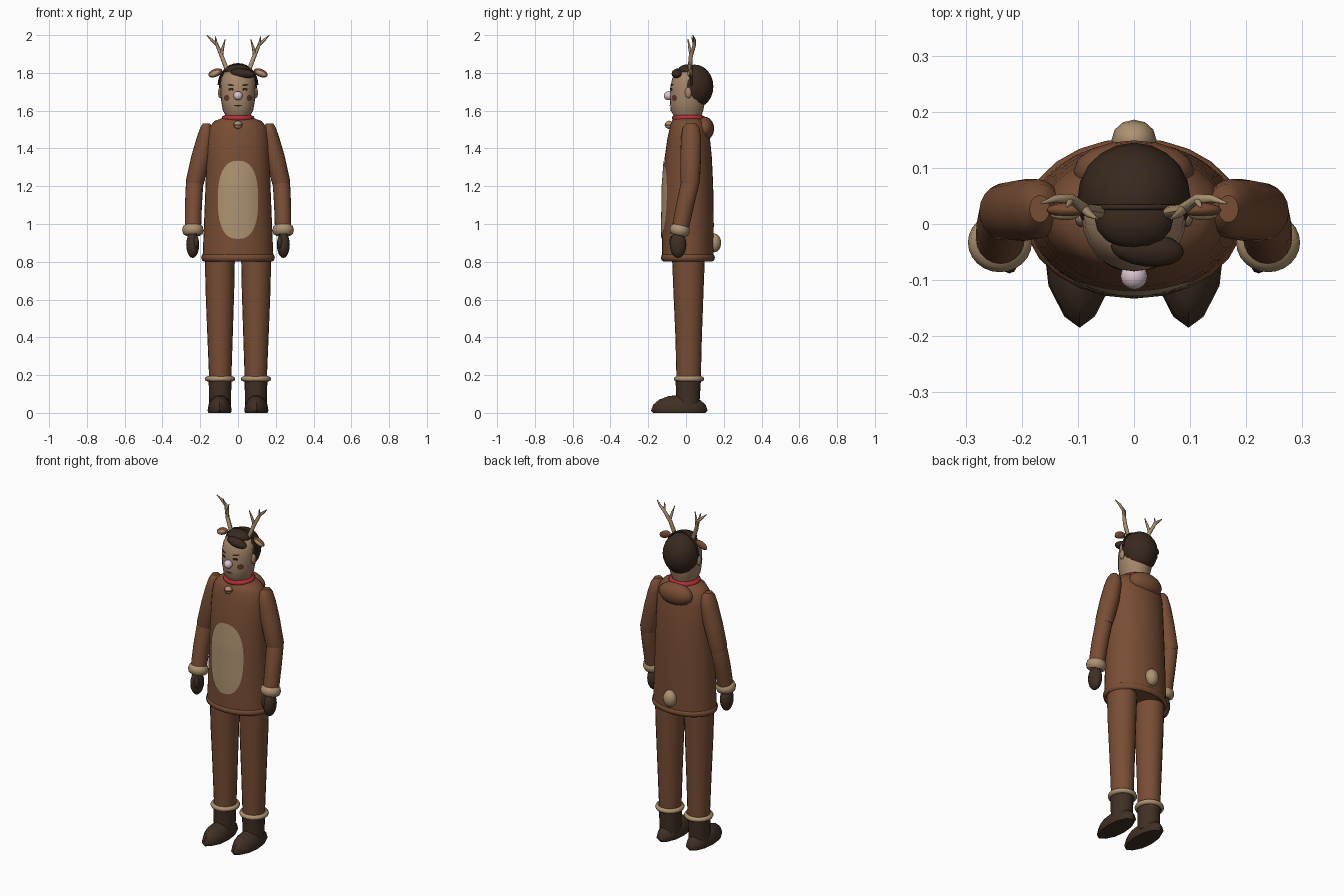
import bpy, bmesh, math
from mathutils import Vector

if "Cube" in bpy.data.objects:
    bpy.data.objects.remove(bpy.data.objects["Cube"])


def material(name, rgb):
    m = bpy.data.materials.new(name)
    m.use_nodes = True
    m.diffuse_color = (*rgb, 1)
    m.node_tree.nodes["Principled BSDF"].inputs["Base Color"].default_value = (*rgb, 1)
    return m


BROWN = material("brown plush", (0.19, 0.075, 0.035))
FUR = material("tan fur", (0.42, 0.29, 0.165))
SKIN = material("skin", (0.38, 0.24, 0.145))
HAIR = material("dark hair", (0.04, 0.022, 0.013))
BOOT = material("dark boots", (0.052, 0.029, 0.018))
RED = material("red collar", (0.45, 0.03, 0.04))
NOSE = material("pale nose", (0.72, 0.56, 0.62))
INK = material("dark features", (0.02, 0.01, 0.008))
SPOT = material("cheek brown", (0.13, 0.045, 0.022))
parts = []


def finish(name, bm, mat):
    bmesh.ops.recalc_face_normals(bm, faces=bm.faces)
    me = bpy.data.meshes.new(name)
    bm.to_mesh(me)
    bm.free()
    ob = bpy.data.objects.new(name, me)
    bpy.context.collection.objects.link(ob)
    me.materials.append(mat)
    parts.append(ob)
    return ob


def loft(name, rings, mat, n=20):
    """Stack of elliptical rings: (z, x, y, half width, half depth)."""
    bm = bmesh.new()
    turn = [math.tau * i / n for i in range(n)]
    loops = [[bm.verts.new((x + a * math.cos(t), y + b * math.sin(t), z)) for t in turn]
             for z, x, y, a, b in rings]
    for lo, hi in zip(loops, loops[1:]):
        for i in range(n):
            j = (i + 1) % n
            bm.faces.new((lo[i], lo[j], hi[j], hi[i]))
    bm.faces.new(loops[0])
    bm.faces.new(loops[-1])
    return finish(name, bm, mat)


def ball(name, at, size, mat, rot=(0, 0, 0), u=16, v=10):
    bm = bmesh.new()
    bmesh.ops.create_uvsphere(bm, u_segments=u, v_segments=v, radius=1)
    bmesh.ops.scale(bm, vec=Vector(size), verts=bm.verts)
    ob = finish(name, bm, mat)
    ob.location, ob.rotation_euler = at, rot
    return ob


def ring(name, at, rx, ry, thick, mat, tall=1.0, rot=(0, 0, 0)):
    bm = bmesh.new()
    n, m = 24, 8
    g = []
    for i in range(n):
        t = math.tau * i / n
        row = []
        for j in range(m):
            s = math.tau * j / m
            k = thick * math.cos(s)
            row.append(bm.verts.new(((rx + k) * math.cos(t), (ry + k) * math.sin(t),
                                     thick * tall * math.sin(s))))
        g.append(row)
    for i in range(n):
        for j in range(m):
            k, l = (i + 1) % n, (j + 1) % m
            bm.faces.new((g[i][j], g[k][j], g[k][l], g[i][l]))
    ob = finish(name, bm, mat)
    ob.location, ob.rotation_euler = at, rot
    return ob


def front_y(rings, x, z):
    """Depth of the front of a lofted body."""
    for p, q in zip(rings, rings[1:]):
        if p[0] <= z <= q[0]:
            f = (z - p[0]) / (q[0] - p[0])
            _, _, y, a, b = [s + (e - s) * f for s, e in zip(p, q)]
            return y - b * math.sqrt(max(0, 1 - (x / a) ** 2))


def patch(name, rings, cx, cz, rx, rz, mat, lift=0.004, tilt=0, power=1.0, n=28, steps=3):
    """Thin rounded patch laid on the front of a lofted body."""
    bm = bmesh.new()

    def vert(r, t):
        c, s = math.cos(t), math.sin(t)
        u = r * rx * math.copysign(abs(c) ** power, c)
        w = r * rz * math.copysign(abs(s) ** power, s)
        x = cx + u * math.cos(tilt) - w * math.sin(tilt)
        z = cz + u * math.sin(tilt) + w * math.cos(tilt)
        return bm.verts.new((x, front_y(rings, x, z) - lift, z))

    mid = vert(0, 0)
    loops = [[vert(k / steps, math.tau * i / n) for i in range(n)] for k in range(1, steps + 1)]
    for i in range(n):
        j = (i + 1) % n
        bm.faces.new((mid, loops[0][i], loops[0][j]))
        for a, b in zip(loops, loops[1:]):
            bm.faces.new((a[i], b[i], b[j], a[j]))
    ob = finish(name, bm, mat)
    if ob.data.polygons[0].normal.y > 0:
        ob.data.flip_normals()
    return ob


def branch(name, points, mat):
    """Tapered tube through (x, y, z, radius) points."""
    cu = bpy.data.curves.new(name, "CURVE")
    cu.dimensions, cu.bevel_depth, cu.bevel_resolution = "3D", 1, 2
    cu.use_fill_caps = True
    sp = cu.splines.new("POLY")
    sp.points.add(len(points) - 1)
    for p, (x, y, z, r) in zip(sp.points, points):
        p.co, p.radius = (x, y, z, 1), r
    cu.materials.append(mat)
    ob = bpy.data.objects.new(name, cu)
    bpy.context.collection.objects.link(ob)
    bpy.ops.object.select_all(action="DESELECT")
    ob.select_set(True)
    bpy.context.view_layer.objects.active = ob
    bpy.ops.object.convert(target="MESH")
    parts.append(bpy.context.object)


# Tunic with hem, belly patch, tail and folded hood
torso = [(0.81, 0, 0.01, 0.188, 0.136), (1.0, 0, 0.01, 0.18, 0.137), (1.2, 0, 0.01, 0.172, 0.134),
         (1.35, 0, 0.012, 0.167, 0.125), (1.45, 0, 0.014, 0.164, 0.113), (1.51, 0, 0.014, 0.153, 0.1),
         (1.545, 0, 0.013, 0.125, 0.088), (1.565, 0, 0.012, 0.07, 0.065)]
loft("tunic", torso, BROWN, 32)
ring("tunic_hem", (0, 0.01, 0.822), 0.182, 0.13, 0.013, BROWN, 1.5)
patch("belly_patch", torso, 0, 1.128, 0.107, 0.207, FUR, 0.005, power=0.8, n=40, steps=8)
ball("tail", (0, 0.15, 0.9), (0.04, 0.036, 0.05), FUR, u=12, v=8)
ball("hood", (0, 0.095, 1.505), (0.108, 0.054, 0.064), BROWN)

# Collar and bell
ring("collar", (0, 0.012, 1.56), 0.071, 0.071, 0.016, RED)
ball("bell", (0, -0.09, 1.525), (0.022, 0.022, 0.022), FUR, u=12, v=8)
ring("bell_band", (0, -0.09, 1.524), 0.021, 0.021, 0.003, SPOT)

# Head and face
head = [(1.53, 0, 0.012, 0.058, 0.058), (1.575, 0, 0.008, 0.066, 0.074), (1.6, 0, 0.005, 0.08, 0.086),
        (1.65, 0, 0.008, 0.089, 0.093), (1.72, 0, 0.012, 0.093, 0.096), (1.77, 0, 0.016, 0.089, 0.089),
        (1.805, 0, 0.02, 0.07, 0.072), (1.825, 0, 0.02, 0.03, 0.03)]
loft("head", head, SKIN, 24)
ball("nose", (0, -0.093, 1.679), (0.024, 0.024, 0.024), NOSE)
patch("mouth", head, 0, 1.627, 0.021, 0.004, INK, 0.003)
for side, s in (("left", 1), ("right", -1)):
    patch(side + "_eye", head, s * 0.037, 1.712, 0.014, 0.009, INK, 0.003)
    patch(side + "_eye_glint", head, s * 0.037, 1.708, 0.007, 0.003, FUR, 0.005)
    patch(side + "_brow", head, s * 0.038, 1.736, 0.018, 0.005, HAIR, 0.004, tilt=s * 0.12)
    patch(side + "_cheek_spot", head, s * 0.06, 1.667, 0.014, 0.017, SPOT, 0.003)
    ball(side + "_ear", (s * 0.094, 0.012, 1.695), (0.012, 0.018, 0.03), SKIN, u=10, v=8)

# Hair
ball("hair", (0, 0.045, 1.728), (0.101, 0.1, 0.116), HAIR, u=20, v=12)
ball("fringe", (0.024, -0.045, 1.797), (0.066, 0.031, 0.025), HAIR, rot=(0, 0.12, -0.1))
ball("crown_hair", (0, 0.01, 1.81), (0.07, 0.055, 0.035), HAIR)

# Headband, antlers and plush ears
branch("headband", [(0.103 * math.cos(a), 0.03, 1.735 + 0.112 * math.sin(a), 0.005)
                    for a in [math.pi * i / 14 for i in range(15)]], HAIR)
for side, s in (("left", 1), ("right", -1)):
    branch(side + "_antler", [(s * 0.058, 0.02, 1.815, 0.012), (s * 0.085, 0.025, 1.885, 0.011),
                              (s * 0.112, 0.045, 1.95, 0.009), (s * 0.14, 0.045, 1.975, 0.007),
                              (s * 0.165, 0.037, 1.999, 0.002)], FUR)
    branch(side + "_antler_tine", [(s * 0.088, 0.027, 1.892, 0.009), (s * 0.08, 0.018, 1.935, 0.007),
                                   (s * 0.067, 0.01, 1.98, 0.002)], FUR)
    branch(side + "_antler_spur", [(s * 0.112, 0.043, 1.945, 0.007), (s * 0.116, 0.036, 1.972, 0.005),
                                   (s * 0.12, 0.03, 1.992, 0.002)], FUR)
    ball(side + "_plush_ear", (s * 0.12, 0.025, 1.8), (0.039, 0.013, 0.021), BROWN,
         rot=(0, s * 0.4, 0), u=12, v=8)
    ball(side + "_plush_ear_lining", (s * 0.123, 0.016, 1.797), (0.029, 0.009, 0.013), FUR,
         rot=(0, s * 0.4, 0), u=12, v=8)

# Arms, cuffs and mittens; legs, trims and boots
for side, s in (("left", 1), ("right", -1)):
    loft(side + "_upper_arm", [(1.2, s * 0.229, 0.022, 0.044, 0.046), (1.23, s * 0.226, 0.022, 0.05, 0.052),
                               (1.36, s * 0.194, 0.025, 0.053, 0.055), (1.46, s * 0.173, 0.027, 0.045, 0.053),
                               (1.51, s * 0.166, 0.027, 0.034, 0.044), (1.533, s * 0.168, 0.027, 0.018, 0.024)],
         BROWN)
    loft(side + "_forearm", [(0.96, s * 0.239, -0.033, 0.043, 0.045), (1.1, s * 0.236, -0.005, 0.045, 0.048),
                             (1.21, s * 0.23, 0.02, 0.046, 0.049), (1.24, s * 0.226, 0.022, 0.04, 0.043)], BROWN)
    ring(side + "_cuff", (s * 0.239, -0.033, 0.968), 0.039, 0.036, 0.018, FUR, 1.6, (-0.2, 0, 0))
    ball(side + "_mitten", (s * 0.24, -0.042, 0.89), (0.034, 0.044, 0.07), BOOT)
    ball(side + "_thumb", (s * 0.222, -0.072, 0.905), (0.014, 0.016, 0.034), BOOT, u=10, v=8)
    loft(side + "_leg", [(0.16, s * 0.094, 0.014, 0.058, 0.064), (0.4, s * 0.095, 0.014, 0.067, 0.07),
                         (0.65, s * 0.096, 0.013, 0.076, 0.08), (0.85, s * 0.096, 0.013, 0.08, 0.088)], BROWN)
    ring(side + "_boot_trim", (s * 0.095, 0.016, 0.18), 0.066, 0.066, 0.014, FUR)
    loft(side + "_boot_shaft", [(0.03, s * 0.095, 0.01, 0.057, 0.06), (0.19, s * 0.095, 0.012, 0.061, 0.068)], BOOT)
    foot = ball(side + "_boot_foot", (s * 0.097, -0.035, 0.012), (0.064, 0.15, 0.083), BOOT, u=12, v=8)
    for v in foot.data.vertices:
        v.co.z = max(v.co.z, -0.012)
        if v.co.y < -0.08:
            v.co.x *= 0.85

# Smooth shading with sharp creases kept
bpy.ops.object.select_all(action="DESELECT")
for ob in parts:
    ob.select_set(True)
bpy.context.view_layer.objects.active = parts[0]
bpy.ops.object.shade_smooth_by_angle(angle=math.radians(45))
